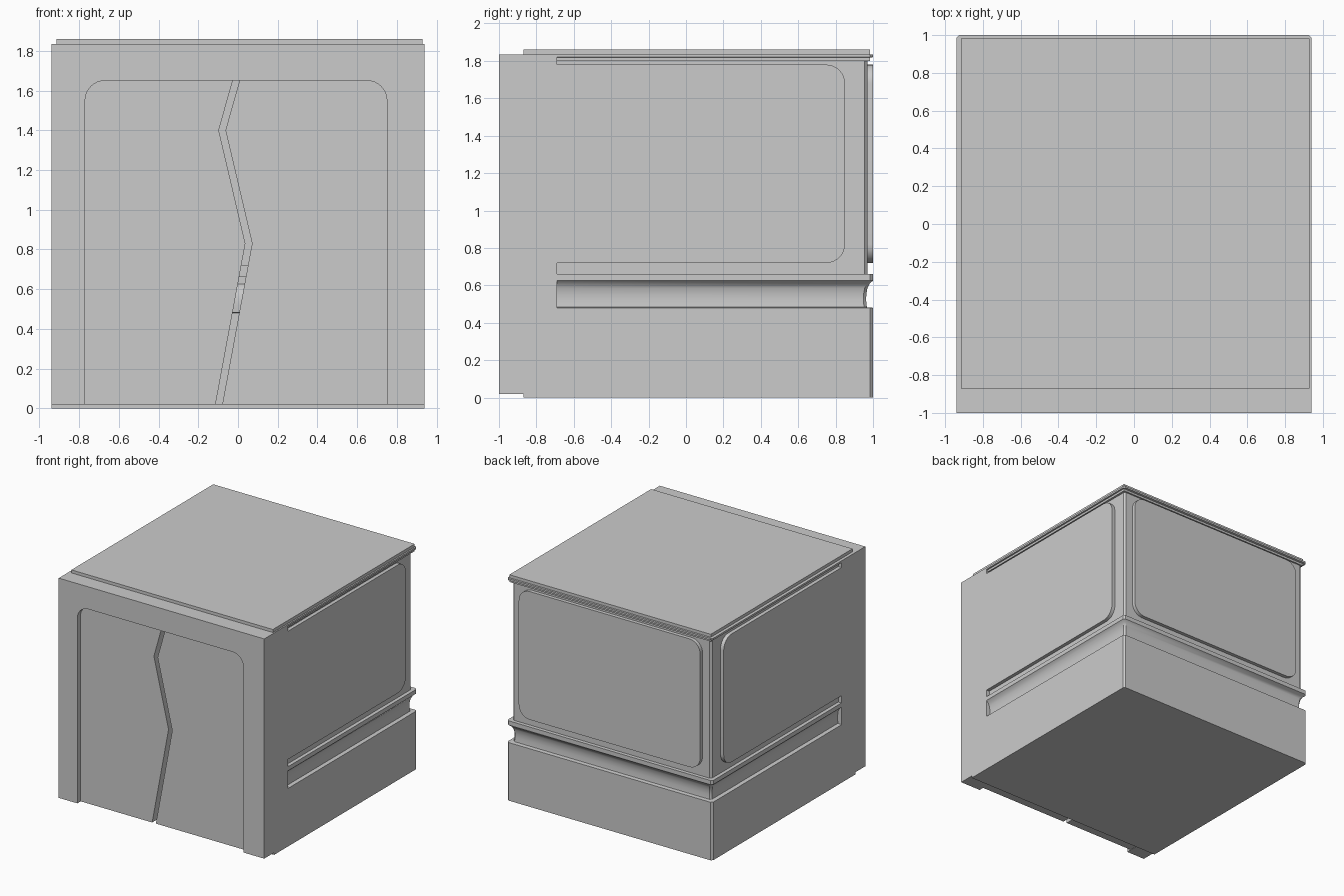
import bpy, bmesh, math

if "Cube" in bpy.data.objects:
    bpy.data.objects.remove(bpy.data.objects["Cube"])


def finish(name, bm, smooth=False):
    bmesh.ops.recalc_face_normals(bm, faces=bm.faces[:])
    me = bpy.data.meshes.new(name)
    bm.to_mesh(me)
    bm.free()
    ob = bpy.data.objects.new(name, me)
    bpy.context.collection.objects.link(ob)
    if smooth:
        bpy.ops.object.select_all(action='DESELECT')
        ob.select_set(True)
        bpy.context.view_layer.objects.active = ob
        bpy.ops.object.shade_smooth_by_angle(angle=math.radians(30))
    return ob


def prism(name, pts, axis, a, b):
    """Extrude a 2D outline along x (points y,z) or y (points x,z), from a to b."""
    bm = bmesh.new()
    place = (lambda p, t: (t, p[0], p[1])) if axis == 'x' else (lambda p, t: (p[0], t, p[1]))
    lo = [bm.verts.new(place(p, a)) for p in pts]
    hi = [bm.verts.new(place(p, b)) for p in pts]
    bm.faces.new(lo)
    bm.faces.new(hi)
    n = len(pts)
    for i in range(n):
        j = (i + 1) % n
        bm.faces.new((lo[i], lo[j], hi[j], hi[i]))
    return finish(name, bm, True)


def box(name, x0, x1, y0, y1, z0, z1):
    return prism(name, [(x0, z0), (x1, z0), (x1, z1), (x0, z1)], 'y', y0, y1)


def rounded(u0, u1, v0, v1, radii, n=8):
    """Rounded rectangle; radii in order: low-left, low-right, top-right, top-left."""
    pts = []
    corners = [(u0, v0, 1, 1, 180), (u1, v0, -1, 1, 270), (u1, v1, -1, -1, 0), (u0, v1, 1, -1, 90)]
    for (u, v, su, sv, start), r in zip(corners, radii):
        if r == 0:
            pts.append((u, v))
            continue
        for i in range(n + 1):
            t = math.radians(start + 90 * i / n)
            pts.append((u + su * r + r * math.cos(t), v + sv * r + r * math.sin(t)))
    return pts


W, BACK, SEAM, LIP, TOP, D = 0.94, 1.0, -0.69, 1.835, 1.86, 0.03

# Wall shell: profile (inset, height) swept round the left, back and right sides
profile = [(0, 0), (0, .48), (.033, .483), (.037, .52), (.036, .55), (.030, .585),
           (.018, .61), (0, .625), (0, .66), (D, .66), (D, 1.815), (0, 1.82), (0, LIP)]
bm = bmesh.new()
rings = []
for d, z in profile:
    right = [(W - d, SEAM), (W - d, BACK - .015 - d), (W - .015 - d, BACK - d)]
    path = right + [(-x, y) for x, y in reversed(right)]
    rings.append([bm.verts.new((x, y, z)) for x, y in path])
for r0, r1 in zip(rings, rings[1:]):
    for i in range(len(r0) - 1):
        bm.faces.new((r0[i], r0[i + 1], r1[i + 1], r1[i]))
bm.faces.new(rings[0])
bm.faces.new(rings[-1])
finish("wall_shell", bm, True)

# Flat side walls and floor sill joining the shell to the front frame
for s, side in ((-1, "left"), (1, "right")):
    xs = sorted((s * W, s * (W - .07)))
    box(side + "_front_wall", xs[0], xs[1], -.87, SEAM, 0, LIP)
    # Raised side panel, rounded only at the rear
    prism(side + "_side_panel", rounded(SEAM - .001, .85, .72, 1.78, (0, .1, .1, 0)),
          'x', s * (W - D - .01), s * W)
box("front_sill", -.87, .87, -.87, SEAM, 0, .02)

# Raised back panel
prism("back_panel", rounded(-.83, .83, .72, 1.78, (.1,) * 4), 'y', BACK - D - .01, BACK)

# Roof plate
box("roof_plate", -.915, .928, -.87, .983, 1.80, TOP)

# Front frame: an arch with rounded upper corners
arch = rounded(-.77, .75, .018, 1.65, (0, 0, .1, .1))
outline = [(-W, .018), (-W, LIP), (W, LIP), (W, .018)]
prism("front_frame", outline + arch[1:] + arch[:1], 'y', -1, -.87)

# Two recessed doors parted by a zigzag gap
gap = [(-.096, .02), (.054, .83), (-.08, 1.4), (-.008, 1.655)]
for s, side, edge in ((-1, "left", -.80), (1, "right", .78)):
    pts = [(x + s * .017, z) for x, z in gap] + [(edge, 1.655), (edge, .02)]
    prism(side + "_door", pts, 'y', -.96, -.88)
